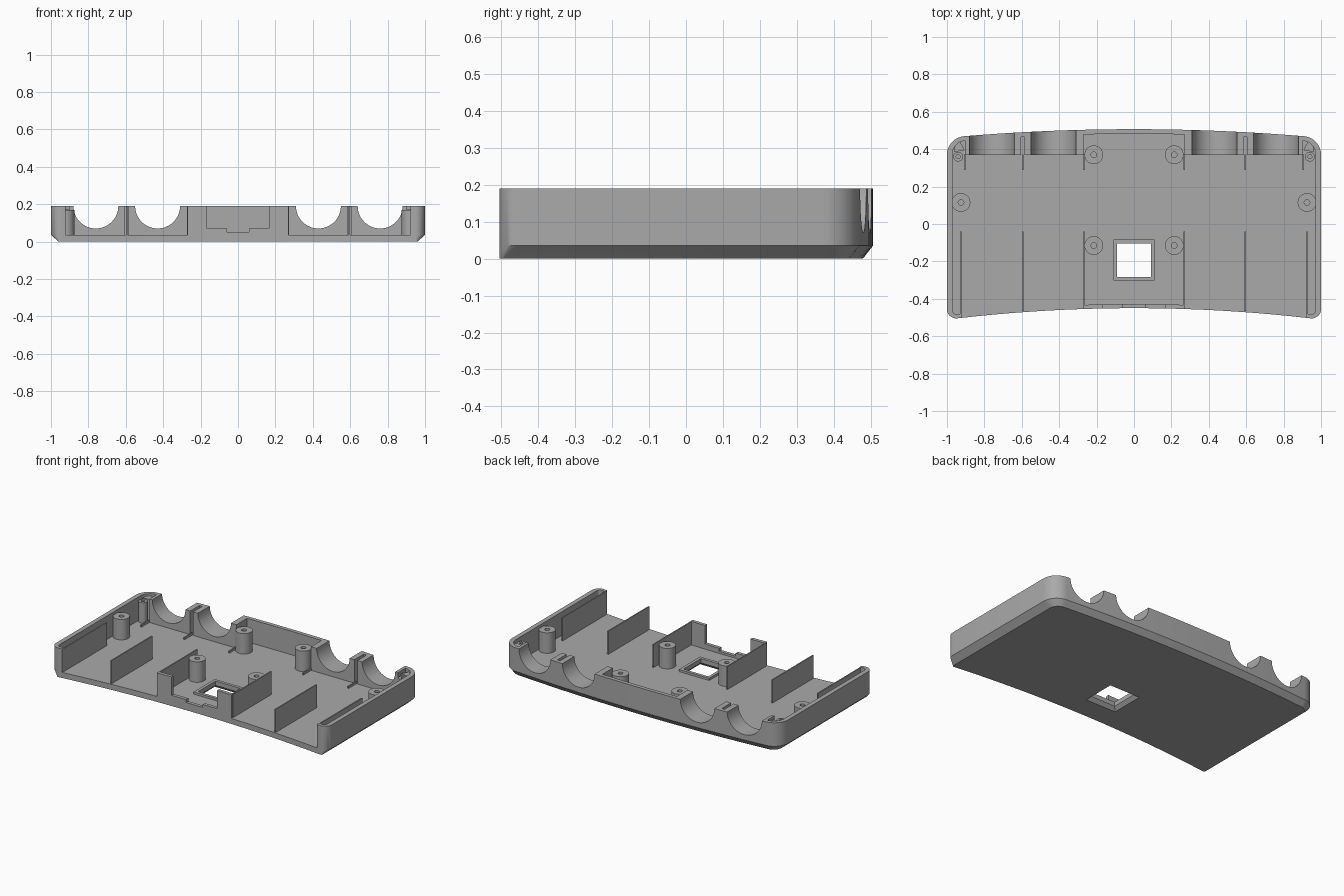
import bpy, bmesh, math
from math import sin, cos, pi

if "Cube" in bpy.data.objects:
    bpy.data.objects.remove(bpy.data.objects["Cube"], do_unlink=True)

TOP, FLOOR = 0.19, 0.036
grey = bpy.data.materials.new("plain grey plastic")
grey.use_nodes = True
colour = (0.4, 0.4, 0.4, 1)
grey.diffuse_color = colour
grey.node_tree.nodes["Principled BSDF"].inputs["Base Color"].default_value = colour


def loft(name, rings):
    """Closed solid through rings of equal point count."""
    bm = bmesh.new()
    loops = [[bm.verts.new(p) for p in ring] for ring in rings]
    n = len(loops[0])
    for a, b in zip(loops, loops[1:]):
        for i in range(n):
            j = (i + 1) % n
            bm.faces.new((a[i], a[j], b[j], b[i]))
    bm.faces.new(loops[0][::-1])
    bm.faces.new(loops[-1])
    bmesh.ops.recalc_face_normals(bm, faces=bm.faces)
    mesh = bpy.data.meshes.new(name)
    bm.to_mesh(mesh)
    bm.free()
    mesh.materials.append(grey)
    ob = bpy.data.objects.new(name, mesh)
    bpy.context.collection.objects.link(ob)
    return ob


def prism(name, pts, z0, z1):
    return loft(name, [[(x, y, z) for x, y in pts] for z in (z0, z1)])


def box(name, x0, x1, y0, y1, z0, z1):
    return prism(name, [(x0, y0), (x1, y0), (x1, y1), (x0, y1)], z0, z1)


def circle(cx, cy, r, n=32):
    return [(cx + r * cos(2 * pi * i / n), cy + r * sin(2 * pi * i / n)) for i in range(n)]


def combine(target, tool, operation):
    """Apply a boolean and remove the tool."""
    mod = target.modifiers.new("combine", "BOOLEAN")
    mod.operation, mod.object, mod.solver = operation, tool, "EXACT"
    bpy.context.view_layer.objects.active = target
    bpy.ops.object.modifier_apply(modifier=mod.name)
    bpy.data.objects.remove(tool, do_unlink=True)


def cut(target, tool):
    combine(target, tool, "DIFFERENCE")


def outline(z, side=0, back=0, front=0):
    """Case outline with bowed back, hollow front and rounded corners."""
    def yb(x):
        return 0.507 - 0.037 * (x / 0.9) ** 2 - back

    def yf(x):
        return -0.45 - 0.055 * (x / 0.95) ** 2 + front
    big, small = 0.1 - side, 0.05 - side
    half = [(0.9 * i / 10, yb(0.9 * i / 10)) for i in range(10)]
    for i in range(11):
        a = pi / 2 * (1 - i / 10)
        half.append((0.9 + big * cos(a), yb(0.9) - big + big * sin(a)))
    for i in range(9):
        a = -pi / 2 * i / 8
        half.append((0.95 + small * cos(a), yf(0.95) + small + small * sin(a)))
    half += [(0.95 * i / 10, yf(0.95 * i / 10)) for i in range(9, -1, -1)]
    left = [(-x, y) for x, y in half[1:-1]][::-1]
    return [(x, y, z) for x, y in half + left]


# Shell: chamfered tray, hollowed out
case = loft("case_tray", [outline(0, 0.04, 0.028), outline(FLOOR), outline(TOP)])
cut(case, loft("cavity", [outline(z, 0.03, 0.025, 0.022) for z in (FLOOR, 0.3)]))

# Rear saddle blocks joined to the back wall
for s in (-1, 1):
    pts = [(0.27, 0.37), (0.9, 0.37), (0.9, 0.458), (0.27, 0.49)]
    combine(case, prism("block", [(s * x, y) for x, y in pts], 0.02, TOP), "UNION")

# Openings in the back, front and between saddles
for s in (-1, 1):
    for x in (0.43, 0.76):
        ring = circle(s * x, TOP, 0.12, 48)
        cut(case, loft("saddle", [[(px, y, pz) for px, pz in ring] for y in (0.3, 0.6)]))
    a, b = sorted((s * 0.585, s * 0.605))
    cut(case, box("slot", a, b, 0.3, 0.465, FLOOR, 0.3))
    a, b = sorted((s * 0.27, s * 0.922))
    cut(case, box("front_opening", a, b, -0.6, -0.40, FLOOR, 0.3))
cut(case, box("front_notch", -0.165, 0.165, -0.6, -0.40, 0.07, 0.3))
cut(case, box("front_notch_step", -0.06, 0.06, -0.6, -0.40, 0.05, 0.3))


# Square window with a raised rim and flared underside
def square(h, z):
    return [(x, y - 0.193, z) for x, y in ((-h, -h), (h, -h), (h, h), (-h, h))]


combine(case, loft("rim", [square(0.11, 0.02), square(0.11, 0.05)]), "UNION")
cut(case, loft("window", [square(0.09, -0.1), square(0.09, 0.1)]))
cut(case, loft("flare", [square(0.115, -0.01), square(0.11, 0.0), square(0.09, 0.022)]))


def post(name, x, y, r, hole, top):
    ob = prism(name, circle(x, y, r), FLOOR - 0.01, top)
    cut(ob, prism("bore", circle(x, y, hole, 20), FLOOR + 0.01, 0.3))
    return ob


smooth = [case]
for s, side in ((-1, "right"), (1, "left")):
    # Screw posts
    for name, x, y in (("rear", 0.215, 0.37), ("front", 0.215, -0.115), ("side", 0.925, 0.115)):
        smooth.append(post(f"{side}_{name}_post", s * x, y, 0.05, 0.015, 0.17))
    smooth.append(post(f"{side}_corner_post", s * 0.94, 0.36, 0.026, 0.011, 0.17))
    # Corner rib
    rib = [(0.905, 0.395), (0.96, 0.385), (0.96, 0.41), (0.945, 0.435), (0.93, 0.44)]
    prism(f"{side}_corner_rib", [(s * x, y) for x, y in rib], FLOOR - 0.01, 0.175)
    # Thin upright partitions and low guide strips
    for name, x, y in (("inner", 0.268, -0.44), ("middle", 0.595, -0.465), ("outer", 0.925, -0.485)):
        box(f"{side}_{name}_partition", s * x - 0.004, s * x + 0.004, y, -0.04, FLOOR - 0.01, TOP - 0.003)
    for name, x in (("inner", 0.268), ("middle", 0.595), ("outer", 0.905)):
        box(f"{side}_{name}_guide", s * x - 0.004, s * x + 0.004, 0.29, 0.372, FLOOR - 0.01, 0.05)

bpy.ops.object.select_all(action="DESELECT")
for ob in smooth:
    ob.select_set(True)
bpy.context.view_layer.objects.active = case
bpy.ops.object.shade_smooth_by_angle(angle=math.radians(25))
